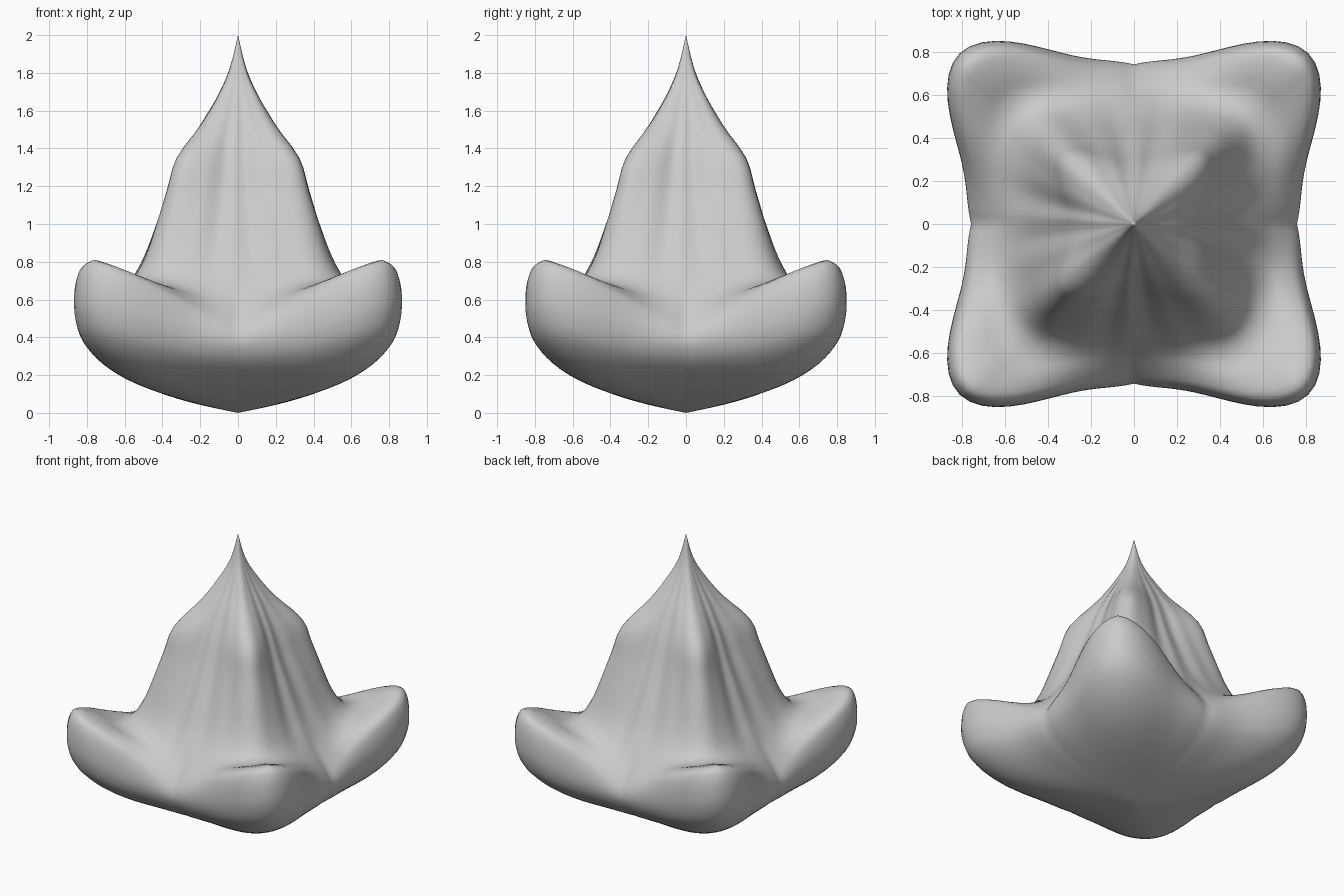
import bpy, bmesh, math

if "Cube" in bpy.data.objects:
    bpy.data.objects.remove(bpy.data.objects["Cube"])

# Radial profiles (radius, height): valley between lobes, and lobe/ridge on the diagonal
VALLEY = [(0, 0), (.21, .045), (.38, .095), (.53, .155), (.64, .215), (.71, .275), (.745, .33),
          (.757, .375), (.75, .42), (.725, .465), (.68, .53), (.62, .61), (.56, .70), (.49, .82),
          (.41, 1.0), (.335, 1.18), (.27, 1.36), (.19, 1.53), (.11, 1.67), (.045, 1.82), (0, 2)]
LOBE = [(0, 0), (.28, .055), (.55, .115), (.78, .19), (.96, .29), (1.085, .41), (1.135, .53),
        (1.145, .64), (1.13, .75), (1.08, .81), (.95, .77), (.82, .705), (.71, .72), (.63, .83),
        (.565, .99), (.495, 1.18), (.43, 1.35), (.25, 1.53), (.14, 1.67), (.05, 1.82), (0, 2)]
SEGS, SUB = 128, 3


def refine(pts):
    """Catmull-Rom resample of a profile."""
    out = []
    for i in range(len(pts) - 1):
        a, b, c, d = (pts[max(i - 1, 0)], pts[i], pts[i + 1], pts[min(i + 2, len(pts) - 1)])
        for k in range(SUB):
            t = k / SUB
            out.append(tuple(.5 * (2 * q + (r - p) * t + (2 * p - 5 * q + 4 * r - s) * t * t
                                   + (3 * q - p - 3 * r + s) * t ** 3)
                             for p, q, r, s in zip(a, b, c, d)))
    return out + [pts[-1]]


valley, lobe = refine(VALLEY), refine(LOBE)
bm = bmesh.new()
bottom, tip = bm.verts.new((0, 0, 0)), bm.verts.new((0, 0, 2))
rings = []
for i in range(1, len(valley) - 1):
    (r0, z0), (r1, z1) = valley[i], lobe[i]
    u = i / SUB
    # Soft vertical wrinkles on the bud only
    fold = .025 * math.sin(math.pi * (u - 11) / 9) if 11 < u < 20 else 0
    ring = []
    for j in range(SEGS):
        th = 2 * math.pi * j / SEGS
        t = 1 - abs((th / (math.pi / 4)) % 2 - 1)
        s = t * t * (3 - 2 * t)
        wr = .22 * math.sin(t * math.pi / 2) + .78 * s ** 2.3
        wz = .5 * t + .5 * s ** 1.6
        # Underside: height follows the radius so it stays a smooth convex cushion
        k = min(max((9 - u) / 3, 0), 1)
        wz = wz * (1 - k) + wr * k
        r = r0 + (r1 - r0) * wr
        r *= 1 + fold * (1 - wr) * math.cos(16 * th + .8)
        z = z0 + (z1 - z0) * wz
        ring.append(bm.verts.new((r * math.cos(th), .98 * r * math.sin(th), z)))
    rings.append(ring)

for j in range(SEGS):
    k = (j + 1) % SEGS
    bm.faces.new((bottom, rings[0][k], rings[0][j]))
    bm.faces.new((tip, rings[-1][j], rings[-1][k]))
    for a, b in zip(rings, rings[1:]):
        bm.faces.new((a[j], a[k], b[k], b[j]))
bmesh.ops.recalc_face_normals(bm, faces=bm.faces)

# Flower bud with four curled sepals
me = bpy.data.meshes.new("flower_bud")
bm.to_mesh(me)
bm.free()
me.shade_smooth()
bpy.context.collection.objects.link(bpy.data.objects.new("flower_bud", me))
